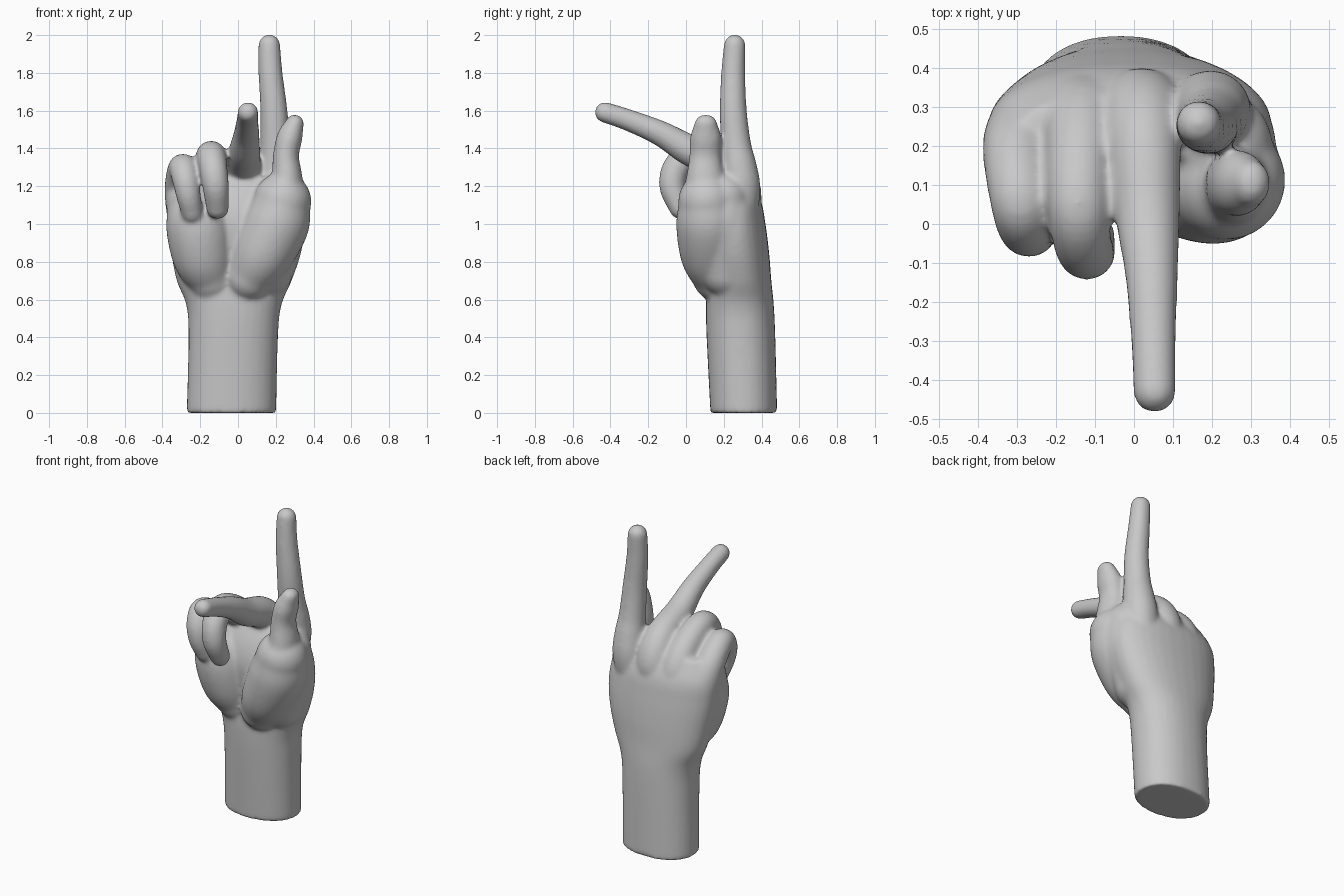
import bpy, bmesh
from math import cos, sin, tau
from mathutils import Vector, Matrix

cube = bpy.data.objects.get("Cube")
if cube:
    bpy.data.objects.remove(cube, do_unlink=True)

SIDES, STEPS = 32, 6
bm = bmesh.new()


def spline(rows):
    """Catmull-Rom samples through rows of equal length."""
    rows = [Vector(r) for r in rows]
    pts = [rows[0] * 2 - rows[1]] + rows + [rows[-1] * 2 - rows[-2]]
    out = []
    for a, b, c, d in zip(pts, pts[1:], pts[2:], pts[3:]):
        for i in range(STEPS):
            t = i / STEPS
            out.append(b + ((c - a) * t + (a * 2 - b * 5 + c * 4 - d) * t**2
                            + (b * 3 - a - c * 3 + d) * t**3) / 2)
    return out + [rows[-1]]


def loft(rings):
    """Closed skin over a list of point rings."""
    loops = [[bm.verts.new(p) for p in ring] for ring in rings]
    for lo, hi in zip(loops, loops[1:]):
        for i in range(SIDES):
            j = (i + 1) % SIDES
            bm.faces.new((lo[i], lo[j], hi[j], hi[i]))
    bm.faces.new(loops[0][::-1])
    bm.faces.new(loops[-1])


def body(sections, power):
    """Level rounded sections: z, centre x, centre y, half width, half depth."""
    def bulge(v):
        return (1 if v > 0 else -1) * abs(v) ** (2 / power)
    rings = []
    for z, cx, cy, rx, ry in spline(sections):
        rings.append([Vector((cx + rx * bulge(cos(tau * i / SIDES)),
                              cy + ry * bulge(sin(tau * i / SIDES)), z))
                      for i in range(SIDES)])
    loft(rings)


def digit(joints, depth=1):
    """Tapered tube with ball ends: x, y, z, radius; depth widens it front to back."""
    samples = spline(joints)
    centres = [s.to_3d() for s in samples]
    rings = []
    for k, (c, s) in enumerate(zip(centres, samples)):
        ahead = centres[min(k + 1, len(centres) - 1)] - centres[max(k - 1, 0)]
        ahead.normalize()
        across = Vector((1, 0, 0))
        across = (across - ahead * across.dot(ahead)).normalized()
        up = ahead.cross(across) * depth
        rings.append([c + (across * cos(tau * i / SIDES) + up * sin(tau * i / SIDES)) * s[3]
                      for i in range(SIDES)])
    loft(rings)
    for k in (0, -1):
        place = Matrix.Translation(centres[k]) @ Matrix.Diagonal((1, depth, 1, 1))
        bmesh.ops.create_icosphere(bm, subdivisions=4, radius=samples[k][3], matrix=place)


# Forearm, wrist and flat of the palm
body([(0, -.035, .306, .237, .177),
      (.4, -.025, .291, .237, .182),
      (.57, -.022, .285, .252, .18),
      (.7, -.02, .28, .305, .172),
      (.85, -.01, .26, .345, .18),
      (1.0, -.01, .243, .365, .178),
      (1.13, -.02, .245, .345, .15),
      (1.25, -.03, .245, .26, .085)], 2.2)

# Heel of the palm on the outer side
digit([(-.14, .21, .71, .13), (-.185, .175, .83, .162),
       (-.215, .155, 1.0, .168), (-.25, .175, 1.12, .133)])

# Thumb mound, and the web that carries it into the back of the hand
digit([(.06, .165, .72, .13), (.13, .13, .84, .16),
       (.203, .122, 1.0, .174), (.235, .112, 1.12, .153)])
digit([(.15, .22, .75, .14), (.2, .205, 1.0, .162), (.22, .2, 1.14, .135)])

# Thumb
digit([(.238, .112, 1.1, .12), (.258, .102, 1.24, .085), (.254, .102, 1.36, .069),
       (.274, .105, 1.46, .068), (.3, .105, 1.53, .05)], 1.22)

# Index finger, straight up
digit([(.17, .27, 1.0, .1), (.195, .29, 1.18, .104), (.2, .282, 1.3, .094),
       (.197, .265, 1.42, .08), (.19, .25, 1.6, .072), (.172, .25, 1.8, .064),
       (.166, .258, 1.946, .058)])

# Middle finger, pointing forward
digit([(.01, .27, 1.0, .1), (.02, .287, 1.17, .112), (.025, .215, 1.305, .097),
       (.035, .02, 1.39, .083), (.045, -.13, 1.477, .068), (.05, -.3, 1.548, .058),
       (.053, -.429, 1.591, .055)])

# Ring finger, curled
digit([(-.11, .26, .98, .1), (-.13, .272, 1.14, .11), (-.138, .2, 1.275, .09),
       (-.142, .05, 1.362, .08), (-.132, -.045, 1.305, .075),
       (-.118, -.072, 1.2, .07), (-.108, -.03, 1.085, .06)])

# Little finger, curled
digit([(-.23, .25, .93, .1), (-.27, .23, 1.07, .11), (-.3, .18, 1.205, .088),
       (-.292, .06, 1.297, .077), (-.278, -.005, 1.24, .072),
       (-.262, -.017, 1.15, .065), (-.243, .01, 1.06, .057)])

bmesh.ops.recalc_face_normals(bm, faces=bm.faces)
mesh = bpy.data.meshes.new("hand")
bm.to_mesh(mesh)
bm.free()
hand = bpy.data.objects.new("hand", mesh)
bpy.context.collection.objects.link(hand)

# Plain grey colour
grey = bpy.data.materials.new("plain_grey")
grey.use_nodes = True
colour = (.58, .58, .58, 1)
grey.diffuse_color = colour
grey.node_tree.nodes["Principled BSDF"].inputs["Base Color"].default_value = colour
mesh.materials.append(grey)

# Fuse the parts into one skin and soften the creases
fuse = hand.modifiers.new("fuse", 'REMESH')
fuse.mode = 'VOXEL'
fuse.voxel_size = .011
fuse.use_smooth_shade = True
soften = hand.modifiers.new("soften", 'SMOOTH')
soften.factor = .5
soften.iterations = 14
